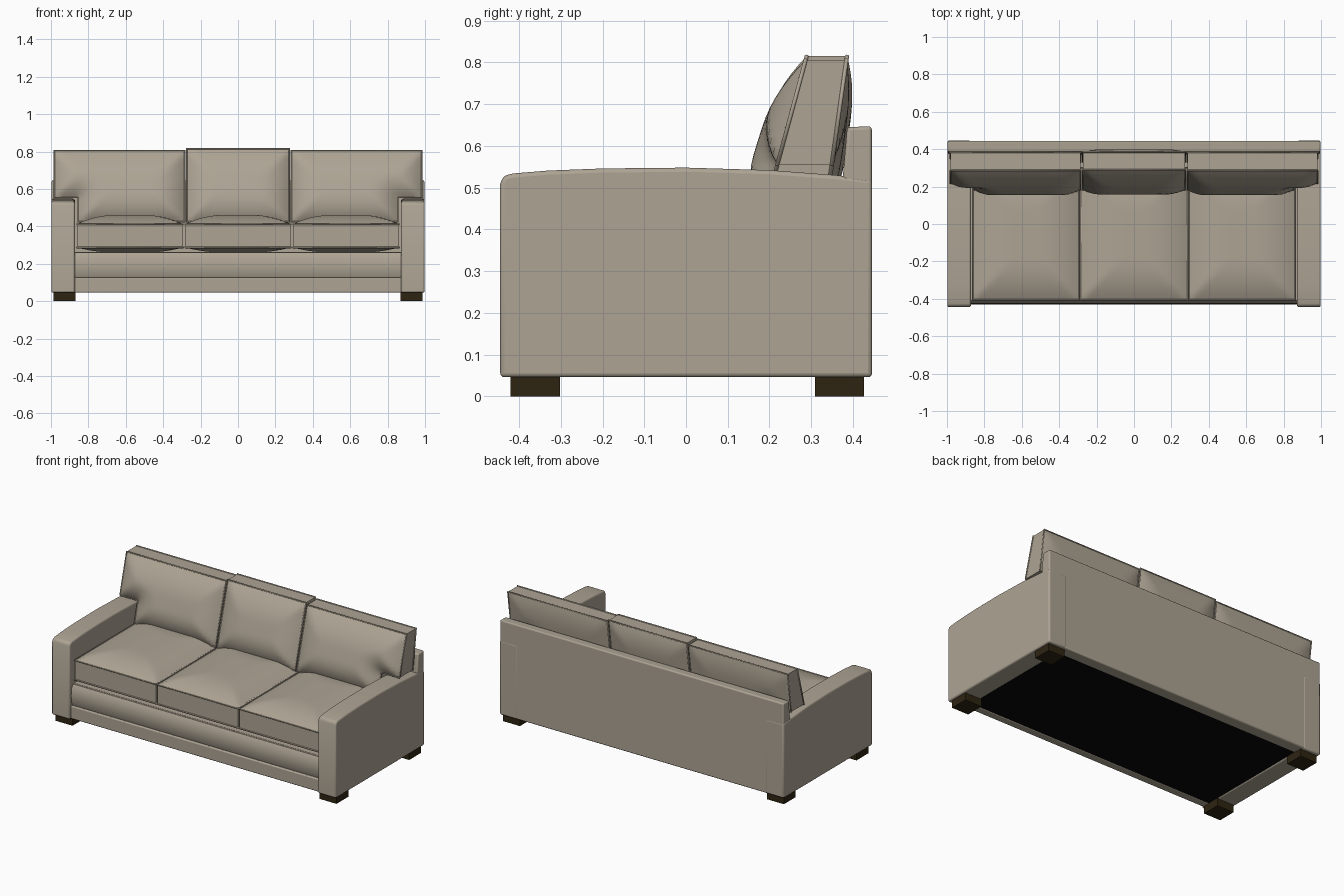
import bpy, bmesh
from mathutils import Vector
from mathutils.geometry import intersect_point_line

cube = bpy.data.objects.get("Cube")
if cube:
    bpy.data.objects.remove(cube, do_unlink=True)


def material(name, rgb):
    m = bpy.data.materials.new(name)
    m.use_nodes = True
    m.diffuse_color = (*rgb, 1)
    m.node_tree.nodes["Principled BSDF"].inputs["Base Color"].default_value = (*rgb, 1)
    return m


FABRIC = material("beige fabric", (0.42, 0.37, 0.295))
WOOD = material("dark wood", (0.027, 0.018, 0.006))
LINING = material("black lining", (0.002, 0.002, 0.002))


def finish(bm, name, mat, bevel=0, segments=3):
    """Turn a bmesh into a smooth shaded object, optionally with rounded edges."""
    bmesh.ops.recalc_face_normals(bm, faces=bm.faces)
    mesh = bpy.data.meshes.new(name)
    bm.to_mesh(mesh)
    bm.free()
    ob = bpy.data.objects.new(name, mesh)
    bpy.context.collection.objects.link(ob)
    mesh.materials.append(mat)
    if bevel:
        mod = ob.modifiers.new("rounded edges", 'BEVEL')
        mod.width, mod.segments, mod.limit_method = bevel, segments, 'ANGLE'
    bpy.ops.object.select_all(action='DESELECT')
    ob.select_set(True)
    bpy.context.view_layer.objects.active = ob
    bpy.ops.object.shade_smooth_by_angle(angle=0.7)
    return ob


def prism(name, profile, x0, x1, mat=FABRIC, bevel=0):
    """Extrude a (y, z) profile along x."""
    bm = bmesh.new()
    face = bm.faces.new([bm.verts.new((x0, y, z)) for y, z in profile])
    ext = bmesh.ops.extrude_face_region(bm, geom=[face])["geom"]
    bmesh.ops.translate(bm, vec=(x1 - x0, 0, 0),
                        verts=[g for g in ext if isinstance(g, bmesh.types.BMVert)])
    return finish(bm, name, mat, bevel)


def box(name, x, y, z, mat=FABRIC, bevel=0):
    return prism(name, [(y[0], z[0]), (y[1], z[0]), (y[1], z[1]), (y[0], z[1])],
                 *x, mat, bevel)


def edge_distance(p, outline):
    best = 9
    for a, b in zip(outline, outline[1:] + outline[:1]):
        q, t = intersect_point_line(p, a, b)
        q = Vector(a).lerp(Vector(b), min(max(t, 0), 1))
        best = min(best, (p - q).length)
    return best


def spaced(stops, step=0.022):
    """Fill the gaps between stops with evenly spaced values."""
    out = [stops[0]]
    for a, b in zip(stops, stops[1:]):
        n = max(2, round(abs(b - a) / step))
        out += [a + (b - a) * i / n for i in range(1, n + 1)]
    return out


def cushion(name, outline, place, crown, reach, notch=None):
    """Stuffed cushion: domed front and back sheets, a boxed border and piping.
    place(u, v, side, dome) gives the 3D point; notch cuts u beyond, v below."""
    us = spaced(sorted({p[0] for p in outline}))
    vs = spaced(sorted({p[1] for p in outline}))
    bm = bmesh.new()
    sheets = []
    for side in (1, -1):
        grid = {}
        for i, u in enumerate(us):
            for j, v in enumerate(vs):
                d = edge_distance(Vector((u, v)), outline)
                dome = 1 - (1 - min(d / reach, 1)) ** 2.4
                grid[i, j] = bm.verts.new(place(u, v, side, dome * crown[side < 0]))
        sheets.append(grid)
    used = []
    for i in range(len(us) - 1):
        for j in range(len(vs) - 1):
            u, v = (us[i] + us[i + 1]) / 2, (vs[j] + vs[j + 1]) / 2
            if not (notch and abs(u) > notch[0] and v < notch[1]):
                used.append((i, j))
    border = {}
    for i, j in used:
        ring = [(i, j), (i + 1, j), (i + 1, j + 1), (i, j + 1)]
        for g in sheets:
            bm.faces.new([g[k] for k in ring])
        for e in zip(ring, ring[1:] + ring[:1]):
            border[frozenset(e)] = None if frozenset(e) in border else e
    front, back = sheets
    for e in filter(None, border.values()):
        bm.faces.new([front[e[0]], front[e[1]], back[e[1]], back[e[0]]])
    bmesh.ops.delete(bm, geom=[v for v in bm.verts if not v.link_faces], context='VERTS')
    finish(bm, name, FABRIC)
    # piping along both seams
    curve = bpy.data.curves.new(name + "_piping", 'CURVE')
    curve.dimensions, curve.bevel_depth, curve.bevel_resolution = '3D', 0.005, 2
    for side in (1, -1):
        spline = curve.splines.new('POLY')
        spline.points.add(len(outline) - 1)
        spline.use_cyclic_u = True
        for pt, (u, v) in zip(spline.points, outline):
            pt.co = (*place(u, v, side, 0), 1)
    curve.materials.append(FABRIC)
    ob = bpy.data.objects.new(name + "_piping", curve)
    bpy.context.collection.objects.link(ob)


def seat_point(u, v, side, dome):
    return (u, v, 0.35 + side * (0.062 + dome))


def back_point(u, v, side, dome):
    # the cushion leans back and gets thinner towards its top
    h = v - 0.56
    y = 0.22 + 0.27 * h if side > 0 else 0.35 + 0.14 * h
    fade = 1.15 - 0.8 * max(h, 0) if side > 0 else 1
    return (u, y - side * dome * fade, v)


def rounded(outline, r=0.02):
    """Cut the corners of an outline with a small curve."""
    out = []
    for i, p in enumerate(outline):
        p = Vector(p)
        for other in (outline[i - 1], outline[(i + 1) % len(outline)]):
            out.append(tuple(p + (Vector(other) - p).normalized() * r))
    return out


# frame: deck, front rail, lower band, back panel
box("seat_deck", (-0.88, 0.88), (-0.40, 0.40), (0.06, 0.262))
prism("front_rail", [(-0.38, 0.12), (-0.414, 0.125), (-0.424, 0.15), (-0.428, 0.19),
                     (-0.424, 0.235), (-0.41, 0.26), (-0.38, 0.262)], -0.875, 0.875)
box("lower_band", (-0.875, 0.875), (-0.43, -0.38), (0.047, 0.128), bevel=0.006)
prism("back_panel", [(0.37, 0.047), (0.445, 0.047), (0.445, 0.647), (0.386, 0.645),
                     (0.376, 0.53)], -0.996, 0.996, bevel=0.008)
box("underside_lining", (-0.87, 0.87), (-0.38, 0.38), (0.05, 0.058), LINING)

# arms with a gently arched top
arm_profile = [(-0.445, 0.046), (0.446, 0.046), (0.446, 0.519), (0.36, 0.53),
               (0.2, 0.542), (0, 0.548), (-0.2, 0.546), (-0.33, 0.541),
               (-0.415, 0.534), (-0.437, 0.528), (-0.445, 0.51)]
for s, side in ((1, "left"), (-1, "right")):
    prism(side + "_arm", arm_profile, s * 0.872, s * 0.998, bevel=0.01)
    for end, y in (("front", (-0.42, -0.302)), ("back", (0.309, 0.426))):
        box(f"{end}_{side}_leg", (s * 0.868, s * 0.986), y, (0, 0.05), WOOD)

# seat cushions
for name, x0, x1 in (("right", -0.862, -0.293), ("middle", -0.283, 0.283),
                     ("left", 0.293, 0.862)):
    cushion(name + "_seat_cushion", [(x0, -0.405), (x1, -0.405), (x1, 0.3), (x0, 0.3)],
            seat_point, (0.05, 0.028), 0.24)

# back cushions: plain in the middle, hooked over the arms at the sides
cushion("middle_back_cushion", [(-0.274, 0.425), (0.274, 0.425), (0.274, 0.815),
                                (-0.274, 0.815)], back_point, (0.052, 0.03), 0.17)
for s, side in ((1, "left"), (-1, "right")):
    cushion(side + "_back_cushion",
            [(s * 0.285, 0.425), (s * 0.855, 0.425), (s * 0.855, 0.555),
             (s * 0.982, 0.555), (s * 0.982, 0.806), (s * 0.285, 0.806)],
            back_point, (0.056, 0.022), 0.17, notch=(0.855, 0.555))
